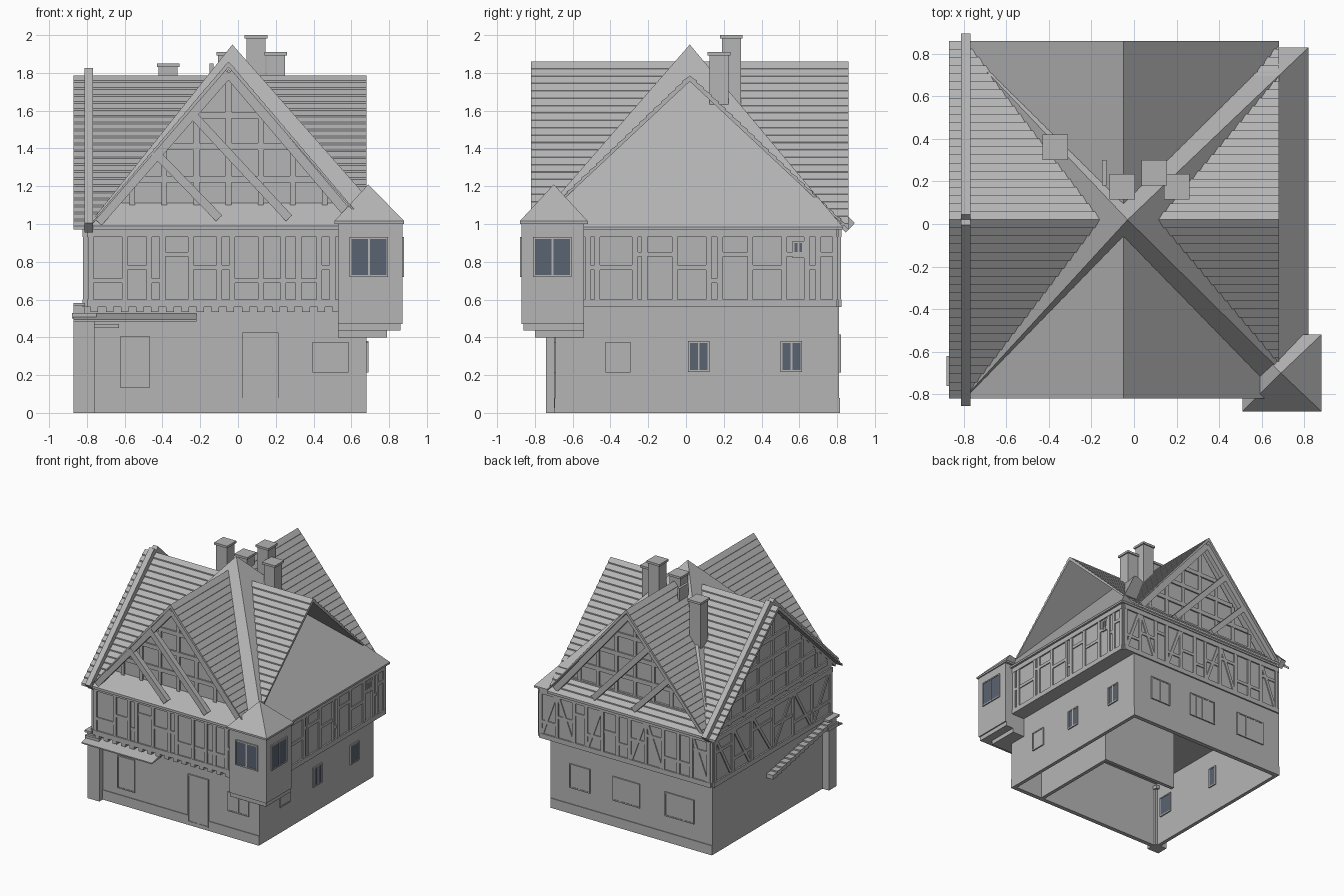
import bpy, bmesh, random
from mathutils import Vector, Matrix

random.seed(4)
if "Cube" in bpy.data.objects:
    bpy.data.objects.remove(bpy.data.objects["Cube"])

X, Y, Z = Vector((1, 0, 0)), Vector((0, 1, 0)), Vector((0, 0, 1))


def material(name, rgb):
    m = bpy.data.materials.new(name)
    m.use_nodes = True
    m.diffuse_color = (*rgb, 1)
    m.node_tree.nodes["Principled BSDF"].inputs["Base Color"].default_value = (*rgb, 1)
    return m


STONE = material("plain grey", (0.46, 0.46, 0.46))
GLASS = material("window glass", (0.1, 0.125, 0.17))


def finish(name, bm, mat=STONE):
    bmesh.ops.recalc_face_normals(bm, faces=bm.faces)
    mesh = bpy.data.meshes.new(name)
    bm.to_mesh(mesh)
    bm.free()
    mesh.materials.append(mat)
    ob = bpy.data.objects.new(name, mesh)
    bpy.context.collection.objects.link(ob)


def boxes(name, pairs):
    bm = bmesh.new()
    for lo, hi in pairs:
        lo, hi = Vector(lo), Vector(hi)
        size = Matrix.Diagonal((*(hi - lo), 1))
        bmesh.ops.create_cube(bm, size=1, matrix=Matrix.Translation((lo + hi) / 2) @ size)
    finish(name, bm)


def hull(name, points):
    bm = bmesh.new()
    bmesh.ops.convex_hull(bm, input=[bm.verts.new(p) for p in points])
    finish(name, bm)


def beam(bm, p, q, width, depth, normal):
    d = q - p
    side = normal.cross(d).normalized()
    m = Matrix((d, side * width, normal * depth)).transposed().to_4x4()
    bmesh.ops.create_cube(bm, size=1, matrix=Matrix.Translation((p + q) / 2) @ m)


# A wall plane: s runs along u, the plane lies at distance off along the axis of n
def on_wall(u, n, off):
    axis = Vector(map(abs, n))
    return lambda s, z: u * s + axis * off + Z * z


def window(name, u, n, off, s0, s1, z0, z1, lights=2, pane=STONE):
    at = on_wall(u, n, off)
    bm = bmesh.new()
    for i in range(lights + 1):
        s = s0 + (s1 - s0) * i / lights
        beam(bm, at(s, z0), at(s, z1), 0.01, 0.02, n)
    for z in (z0, z1):
        beam(bm, at(s0 - 0.005, z), at(s1 + 0.005, z), 0.01, 0.02, n)
    finish(name + "_frame", bm)
    bm = bmesh.new()
    mid = (s0 + s1) / 2
    beam(bm, at(mid, z0), at(mid, z1), s1 - s0, 0.012, n)
    finish(name + "_pane", bm, pane)


def storey_frame(name, u, n, off, s0, s1, studs, braced=False):
    at = on_wall(u, n, off)
    bm = bmesh.new()
    for z in (0.58, 0.95):
        beam(bm, at(s0, z), at(s1, z), 0.04, 0.024, n)
    for a, b in zip(studs, studs[1:]):
        beam(bm, at(a, 0.6), at(a, 0.93), 0.03, 0.02, n)
        rail = random.choice((0.7, 0.77, 0.84))
        beam(bm, at(a, rail), at(b, rail), 0.025, 0.016, n)
        if braced and b - a > 0.14:
            lean = random.choice((-1, 1)) * (b - a) * 0.4
            mid = (a + b) / 2
            beam(bm, at(mid - lean, 0.6), at(mid + lean, 0.93), 0.025, 0.016, n)
    beam(bm, at(studs[-1], 0.6), at(studs[-1], 0.93), 0.03, 0.02, n)
    finish(name, bm)


def gable_frame(name, u, n, off, mid, half, z0, z1):
    at = on_wall(u, n, off)
    bm = bmesh.new()
    for t in (0.04, 0.25, 0.48, 0.7):
        w, z = half * (1 - t) - 0.02, z0 + (z1 - z0) * t
        beam(bm, at(mid - w, z), at(mid + w, z), 0.035, 0.024, n)
    for k in range(-3, 4):
        top = z0 + (z1 - z0) * (1 - abs(k) / 4) - 0.02
        beam(bm, at(mid + half * k / 4, z0), at(mid + half * k / 4, top), 0.03, 0.02, n)
    finish(name, bm)


# Thin roof sheet with overlapping tile courses, swept along the ridge direction
def tiled_roof(name, across, along, ridge, eaves, z_eave, z_top, start, end, rows, lip):
    half = []
    for eave in eaves:
        pts = []
        for i in range(rows):
            for t, lift in ((i / rows, lip), ((i + 1) / rows, 0)):
                pts.append((eave + (ridge - eave) * t, z_eave + (z_top - z_eave) * t + lift))
        half.append(pts)
    outer = half[0] + half[1][::-1]
    under = [(eaves[1], z_eave - 0.01), (ridge, z_top - 0.03), (eaves[0], z_eave - 0.01)]
    bm = bmesh.new()
    face = bm.faces.new([bm.verts.new(across * a + along * start + Z * z) for a, z in outer + under])
    moved = bmesh.ops.extrude_face_region(bm, geom=[face])["geom"]
    bmesh.ops.translate(bm, vec=along * (end - start),
                        verts=[v for v in moved if isinstance(v, bmesh.types.BMVert)])
    bmesh.ops.remove_doubles(bm, verts=bm.verts, dist=0.0001)
    finish(name, bm)


# Ground floor: open-bottomed walls, plinth, inner partitions
W, E, S, N = -0.81, 0.68, -0.69, 0.81
T = 0.03
boxes("ground_walls", [
    ((W, S, 0), (E, S + T, 0.57)), ((W, N - T, 0), (E, N, 0.57)),
    ((W, S, 0), (W + T, N, 0.57)), ((E - T, S, 0), (E, N, 0.57))])
boxes("plinth", [((W, S - 0.006, 0), (E, S, 0.08)), ((W, N, 0), (E, N + 0.006, 0.08))])
boxes("inner_partitions", [((-0.3, 0.1, 0), (0.4, 0.13, 0.56)), ((0.37, S + T, 0), (0.4, 0.13, 0.56))])
boxes("corner_pillar", [((-0.87, -0.74, 0), (-0.76, -0.64, 0.5)),
                        ((-0.88, -0.76, 0.5), (-0.75, -0.62, 0.53)),
                        ((-0.76, -0.73, 0.45), (-0.63, S, 0.47))])

# Jettied upper floor with joist ends and timber framing
UE, US = 0.79, -0.76
boxes("upper_floor", [((W, US, 0.56), (UE, N, 0.99))])
boxes("front_joists", [((-0.78 + i * 0.08, US - 0.01, 0.535), (-0.74 + i * 0.08, S, 0.56)) for i in range(17)])
boxes("side_step_row", [((-0.87, -0.74 + i * 0.06, 0.53 - i * 0.012), (W, -0.68 + i * 0.06, 0.565 - i * 0.012))
                        for i in range(14)] + [((-0.87, -0.78, 0.565), (W, -0.64, 0.582))])
storey_frame("front_timbers", X, -Y, US, -0.8, 0.53,
             [-0.78, -0.6, -0.47, -0.4, -0.25, -0.1, -0.03, 0.12, 0.24, 0.32, 0.43, 0.5])
storey_frame("back_timbers", X, Y, N, -0.8, 0.78,
             [-0.78, -0.62, -0.5, -0.36, -0.2, -0.05, 0.06, 0.2, 0.35, 0.46, 0.62, 0.77], True)
storey_frame("right_timbers", Y, X, UE, -0.54, 0.8,
             [-0.52, -0.47, -0.27, -0.22, -0.06, 0.12, 0.18, 0.34, 0.52, 0.64, 0.7, 0.79])
storey_frame("left_timbers", Y, -X, W, US, 0.8, [-0.74, -0.5, -0.25, 0.02, 0.3, 0.55, 0.78], True)

# Main hipped roof: its hips show between the cross gables, its right side inside the open gable
RX, RY = -0.05, 0.02
hull("hipped_main_roof", [(-0.03, RY, 1.95)] + [(x, y, z) for x in (-0.8, 0.82) for y in (-0.82, 0.83)
                                               for z in (0.97, 0.985)])

# Cross gables with tile courses
tiled_roof("front_back_roof", X, Y, RX, (-0.78, E), 1.0, 1.86, -0.82, 0.86, 22, 0.003)
tiled_roof("side_roof", Y, X, RY, (-0.82, 0.86), 0.98, 1.785, -0.87, E, 22, 0.01)

# Gable walls, rake boards and sloping poles
for side, y, n in (("front", -0.71, -Y), ("back", 0.74, Y)):
    inner = y - n.y * 0.03
    hull(side + "_gable_wall", [(x, yy, z) for yy in (y, inner)
                                for x, z in ((-0.74, 0.98), (0.64, 0.98), (RX, 1.82))])
    gable_frame(side + "_gable_timbers", X, n, y, RX, 0.68, 1.05, 1.8)
    at = on_wall(X, n, y + n.y * 0.08)
    bm = bmesh.new()
    for foot in (-0.74, 0.62):
        beam(bm, at(RX, 1.8), at(foot, 1.01), 0.05, 0.04, n)
    for head, z, foot in ((-0.25, 1.59, 0.27), (-0.44, 1.38, -0.1)):
        beam(bm, at(head, z), at(foot, 1.03), 0.045, 0.045, n)
    finish(side + "_rake_boards", bm)
hull("left_gable_wall", [(x, y, z) for x in (W, W + T) for y, z in ((-0.78, 0.98), (0.82, 0.98), (RY, 1.755))])
gable_frame("left_gable_timbers", Y, -X, W, RY, 0.76, 1.0, 1.74)
bm = bmesh.new()
for foot in (-0.83, 0.87):
    beam(bm, Vector((-0.79, RY, 1.8)), Vector((-0.79, foot, 0.98)), 0.07, 0.045, X)
finish("left_verge_coping", bm)

# Corner bay with stepped base and pyramid roof
boxes("corner_bay", [((0.53, -0.87, 0.47), (0.87, -0.54, 1.01)),
                     ((0.53, -0.86, 0.435), (0.86, -0.54, 0.47)),
                     ((0.53, -0.8, 0.4), (0.79, -0.54, 0.435))])
hull("bay_roof", [(0.69, -0.7, 1.21)] + [(x, y, z) for x in (0.51, 0.88) for y in (-0.88, -0.52) for z in (1.0, 1.015)])
window("bay_front_window", X, -Y, -0.87, 0.595, 0.79, 0.725, 0.925, 2, GLASS)
window("bay_side_window", Y, X, 0.87, -0.805, -0.61, 0.725, 0.925, 2, GLASS)

# Chimneys
for i, (x, y, low, high) in enumerate(((-0.37, 0.36, 1.3, 1.85), (-0.055, 0.175, 1.6, 1.91),
                                       (0.095, 0.24, 1.5, 2.0), (0.2, 0.175, 1.5, 1.91))):
    boxes("chimney_%d" % i, [((x - 0.05, y - 0.05, low), (x + 0.05, y + 0.05, high)),
                             ((x - 0.06, y - 0.06, high - 0.018), (x + 0.06, y + 0.06, high))])
boxes("ridge_slat", [((-0.15, 0.18, 1.7), (-0.13, 0.3, 1.85))])

# Ground floor openings
for i, s in enumerate((0.015, 0.505)):
    window("right_window_%d" % i, Y, X, E, s, s + 0.105, 0.222, 0.375, 2, GLASS)
window("small_window", Y, X, UE, 0.57, 0.62, 0.825, 0.905, 2, GLASS)
window("right_front_window", Y, X, E, -0.42, -0.3, 0.22, 0.37, 1)
for i, (a, b) in enumerate(((-0.6, -0.48), (0, 0.07))):
    window("inner_left_window_%d" % i, Y, X, W + T, a, b, 0.24, 0.4, 1, GLASS)
for i, (a, b, lights) in enumerate(((0.32, 0.5, 2), (-0.14, 0.1, 4), (-0.64, -0.38, 3))):
    window("back_window_%d" % i, X, Y, N, a, b, 0.22, 0.41, lights)
window("front_left_window", X, -Y, S, -0.62, -0.47, 0.14, 0.4, 1)
window("front_right_window", X, -Y, S, 0.4, 0.58, 0.22, 0.37, 2)
window("front_door", X, -Y, S, 0.03, 0.21, 0.03, 0.42, 2)
hull("front_awning", [(x, y, z) for x in (-0.87, -0.22)
                      for y, z in ((-0.82, 0.485), (-0.82, 0.495), (S, 0.5), (S, 0.525))])
